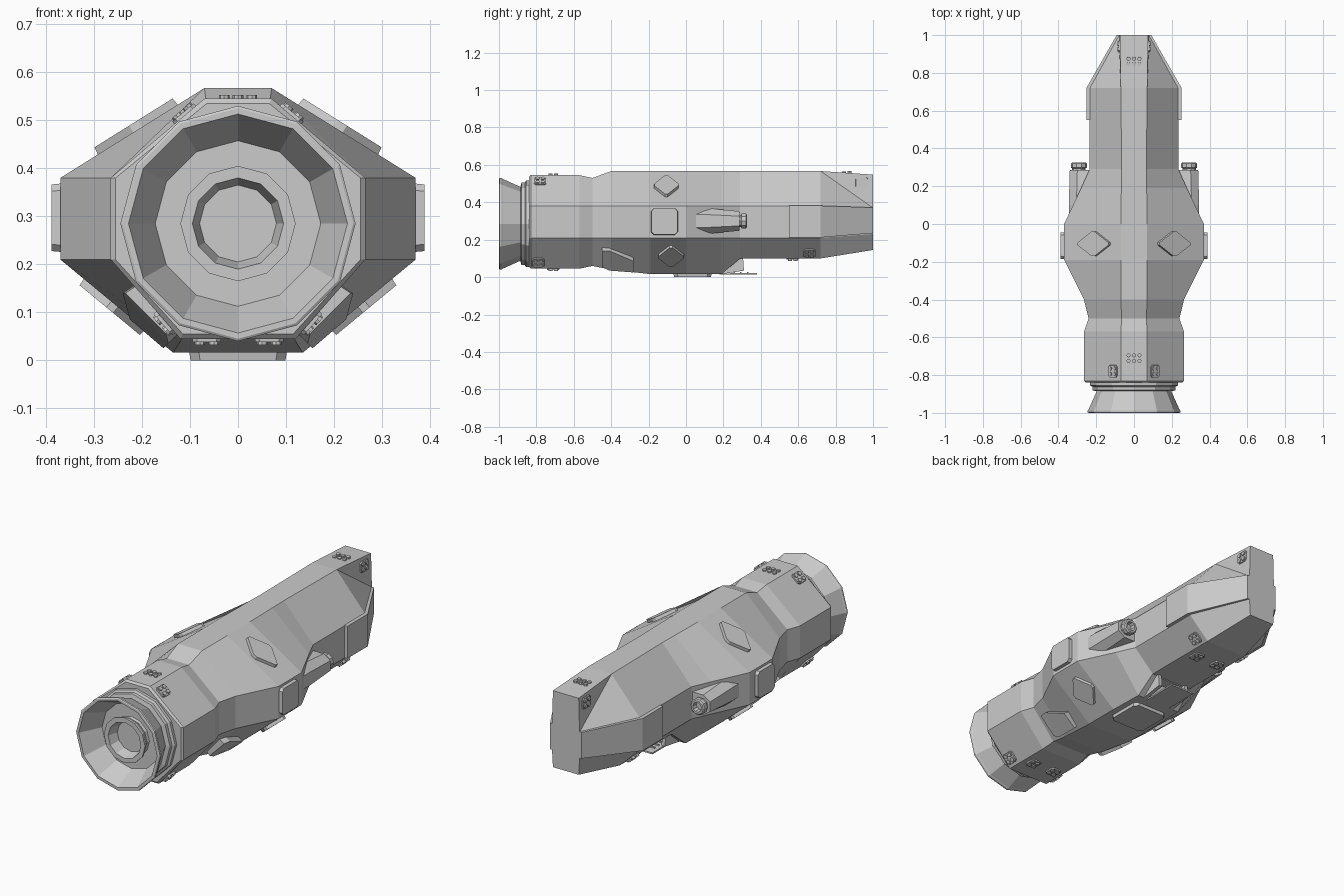
import bpy, bmesh
from math import pi, cos, sin
from mathutils import Vector, Matrix

if "Cube" in bpy.data.objects:
    bpy.data.objects.remove(bpy.data.objects["Cube"])


def finish(bm, name):
    bmesh.ops.recalc_face_normals(bm, faces=bm.faces[:])
    me = bpy.data.meshes.new(name)
    bm.to_mesh(me)
    bm.free()
    ob = bpy.data.objects.new(name, me)
    bpy.context.collection.objects.link(ob)
    return ob


def loft(name, rings, caps=True, split_last=False):
    bm = bmesh.new()
    vs = [[bm.verts.new(p) for p in r] for r in rings]
    n = len(rings[0])
    for k, (a, b) in enumerate(zip(vs, vs[1:])):
        for i in range(n):
            j = (i + 1) % n
            q = [a[i], a[j], b[j], b[i]]
            if split_last and k == len(vs) - 2 and i in (0, 6):
                # nose shoulder crease runs from spine to ridge
                tris = ((0, 1, 2), (0, 2, 3)) if i == 0 else ((0, 1, 3), (1, 2, 3))
                for t in tris:
                    bm.faces.new([q[m] for m in t])
            else:
                bm.faces.new(q)
    if caps:
        bm.faces.new(vs[0])
        bm.faces.new(vs[-1])
    return finish(bm, name)


def octagon(y, top, side, bot, zt, zu, zl, zb):
    h = [(top, zt), (side, zu), (side, zl), (bot, zb)]
    return [(x, y, z) for x, z in h] + [(-x, y, z) for x, z in h[::-1]]


def surface_frame(center, normal):
    n = Vector(normal).normalized()
    v = (Vector((0, 1, 0)) - n * n.y).normalized()
    u = v.cross(n)
    m = Matrix((u, v, n)).transposed().to_4x4()
    m.translation = Vector(center)
    return m


def add_prism(bm, pts, z0, z1, inset=0.0):
    s = 1 - inset
    lo = [bm.verts.new((x, y, z0)) for x, y in pts]
    hi = [bm.verts.new((x * s, y * s, z1)) for x, y in pts]
    n = len(pts)
    bm.faces.new(lo)
    bm.faces.new(hi)
    for i in range(n):
        bm.faces.new((lo[i], lo[(i + 1) % n], hi[(i + 1) % n], hi[i]))


def cut_corners(pts, f=0.1):
    out = []
    for i, p in enumerate(pts):
        p, a, b = Vector(p), Vector(pts[i - 1]), Vector(pts[(i + 1) % len(pts)])
        out += [p.lerp(a, f), p.lerp(b, f)]
    return [tuple(p) for p in out]


def rect(w, h):
    return [(-w, -h), (w, -h), (w, h), (-w, h)]


def plate(name, pts, center, normal, t=0.016, inset=0.05):
    bm = bmesh.new()
    add_prism(bm, cut_corners(pts), -0.02, t, inset)
    bm.transform(surface_frame(center, normal))
    return finish(bm, name)


def thruster_block(name, center, normal, cols, rows):
    bm = bmesh.new()
    p = 0.029
    if cols == 2:
        add_prism(bm, cut_corners(rect(p * 1.05, p * 1.15), 0.15), -0.01, 0.007, 0.04)
    for c in range(cols):
        for r in range(rows):
            x, y = (c - (cols - 1) / 2) * p, (r - (rows - 1) / 2) * p
            ring = [(x + 0.011 * cos(k * pi / 4), y + 0.011 * sin(k * pi / 4)) for k in range(8)]
            add_prism(bm, ring, -0.005, 0.013 if cols == 2 else 0.008)
    bm.transform(surface_frame(center, normal))
    return finish(bm, name)


def revolve(name, profile, zc=0.285, xc=0, n=12):
    return loft(name, [[(xc + r * cos(2 * pi * k / n), y, zc + r * sin(2 * pi * k / n))
                        for k in range(n)] for r, y in profile])


def box(name, x0, x1, y0, y1, z0, z1):
    return loft(name, [[(x0, y, z0), (x1, y, z0), (x1, y, z1), (x0, y, z1)] for y in (y0, y1)])


# Main faceted hull, stern to nose
hull = loft("hull", [octagon(*s) for s in (
    (-0.84, 0.065, 0.255, 0.115, 0.535, 0.38, 0.21, 0.055),
    (-0.83, 0.07, 0.265, 0.12, 0.545, 0.38, 0.21, 0.045),
    (-0.57, 0.07, 0.265, 0.12, 0.545, 0.38, 0.21, 0.045),
    (-0.50, 0.065, 0.24, 0.11, 0.53, 0.38, 0.21, 0.06),
    (-0.40, 0.07, 0.265, 0.12, 0.567, 0.38, 0.21, 0.04),
    (-0.19, 0.07, 0.37, 0.135, 0.567, 0.38, 0.21, 0.016),
    (0.00, 0.07, 0.37, 0.135, 0.567, 0.38, 0.21, 0.016),
    (0.19, 0.067, 0.28, 0.13, 0.567, 0.38, 0.21, 0.016),
    (0.29, 0.065, 0.235, 0.12, 0.567, 0.38, 0.21, 0.10),
    (0.72, 0.07, 0.235, 0.12, 0.567, 0.38, 0.21, 0.10),
    (1.00, 0.075, 0.08, 0.075, 0.548, 0.37, 0.23, 0.145))], split_last=True)

# Boarding bay recess cut into the belly
cutter = box("bay_cutter", -0.075, 0.075, 0.20, 0.285, -0.02, 0.12)
cutter.hide_render = True
mod = hull.modifiers.new("bay", "BOOLEAN")
mod.object = cutter
mod.operation = "DIFFERENCE"
bpy.context.view_layer.objects.active = hull
bpy.ops.object.modifier_apply(modifier="bay")
bpy.data.objects.remove(cutter)

# Boarding ramp, rungs and belly hatch
box("boarding_ramp", -0.07, 0.07, 0.18, 0.38, 0.014, 0.022)
for i in range(4):
    box("ramp_rung", -0.05, 0.05, 0.22 + i * 0.035, 0.228 + i * 0.035, 0.02, 0.028)
plate("belly_hatch", rect(0.105, 0.105), (0, 0.035, 0.016), (0, 0, -1), 0.016, 0.06)

# Main engine: collar, nozzle and inner bell
revolve("engine_collar", [(0.232, -0.83), (0.232, -0.855), (0.22, -0.862), (0.22, -0.88), (0.2, -0.885)])
revolve("engine_nozzle", [(0.19, -0.85), (0.195, -0.88), (0.24, -0.98), (0.245, -0.987), (0.245, -0.997),
                          (0.24, -1.0), (0.228, -1.0), (0.17, -0.88), (0.12, -0.87)])
revolve("engine_bell", [(0.11, -0.86), (0.10, -0.90), (0.12, -0.935), (0.12, -0.945), (0.095, -0.945),
                        (0.08, -0.89)])

for s in (1, -1):
    # Armour along the nose flanks
    loft("nose_flank", [[(s * x0, y, zl), (s * x1, y, zl), (s * x1, y, zu), (s * x0, y, zu)]
                        for y, x0, x1, zl, zu in ((0.55, 0.2, 0.252, 0.212, 0.382),
                                                  (0.72, 0.2, 0.252, 0.212, 0.382),
                                                  (1.0, 0.05, 0.092, 0.235, 0.372))])
    # Side pods with stubby round nozzles
    loft("side_pod", [[(s * 0.2, y, 0.3 - h), (s * (x - 0.04), y, 0.3 - h), (s * x, y, 0.3 - h * 0.5),
                       (s * x, y, 0.3 + h * 0.5), (s * (x - 0.04), y, 0.3 + h), (s * 0.2, y, 0.3 + h)]
                      for y, x, h in ((0.02, 0.345, 0.068), (0.10, 0.345, 0.07), (0.285, 0.34, 0.052))])
    revolve("pod_nozzle", [(0.035, 0.27), (0.035, 0.295), (0.042, 0.298), (0.042, 0.32), (0.036, 0.325),
                           (0.025, 0.325), (0.022, 0.30)], 0.3, s * 0.292, 10)
    # Hull access plates
    plate("side_plate", rect(0.073, 0.073), (s * 0.37, -0.115, 0.297), (s, 0, 0), 0.018)
    diamond = [(-0.112, 0), (0, -0.075), (0.112, 0), (0, 0.075)]
    plate("upper_plate", diamond, (s * 0.209, -0.105, 0.481), (s * 0.187, 0, 0.3))
    diamond = [(-0.095, 0), (0, -0.078), (0.095, 0), (0, 0.078)]
    plate("lower_plate", diamond, (s * 0.257, -0.08, 0.117), (s * 0.194, 0, -0.235))
    # Fairing bridging the waist
    loft("waist_fairing", [[(s * 0.14, y, 0.1), (s * (x0 - 0.02), y, z0 + 0.02), (s * x0, y, z0),
                            (s * x1, y, z1), (s * (x1 - 0.03), y, z1 + 0.02)]
                           for y, x0, z0, x1, z1 in ((-0.45, 0.15, 0.055, 0.235, 0.14),
                                                     (-0.41, 0.145, 0.035, 0.24, 0.14),
                                                     (-0.28, 0.155, 0.025, 0.225, 0.085))])
    # Bay cheeks
    loft("bay_cheek", [[(s * x, 0.19, 0.016), (s * x, 0.31, 0.035), (s * x, 0.305, 0.105), (s * x, 0.25, 0.11)]
                       for x in (0.075, 0.095)])
    # Paired attitude thrusters
    thruster_block("stern_upper_thruster", (s * 0.11, -0.78, 0.511), (s * 0.165, 0, 0.195), 2, 2)
    thruster_block("stern_lower_thruster", (s * 0.151, -0.79, 0.079), (s * 0.165, 0, -0.145), 2, 2)
    thruster_block("stern_belly_thruster", (s * 0.065, -0.71, 0.045), (0, 0, -1), 2, 2)
    thruster_block("nose_side_thruster", (s * 0.074, 0.94, 0.505), (s, 0.0, 0), 2, 2)
    thruster_block("nose_lower_thruster", (s * 0.151, 0.66, 0.13), (s * 0.11, 0, -0.115), 2, 2)
    thruster_block("nose_belly_thruster", (s * 0.065, 0.57, 0.1), (0, 0, -1), 2, 2)

# Dorsal attitude thrusters
thruster_block("stern_top_thruster", (0, -0.71, 0.545), (0, 0, 1), 3, 2)
thruster_block("nose_top_thruster", (0, 0.86, 0.558), (0, -0.06, 1), 3, 2)
